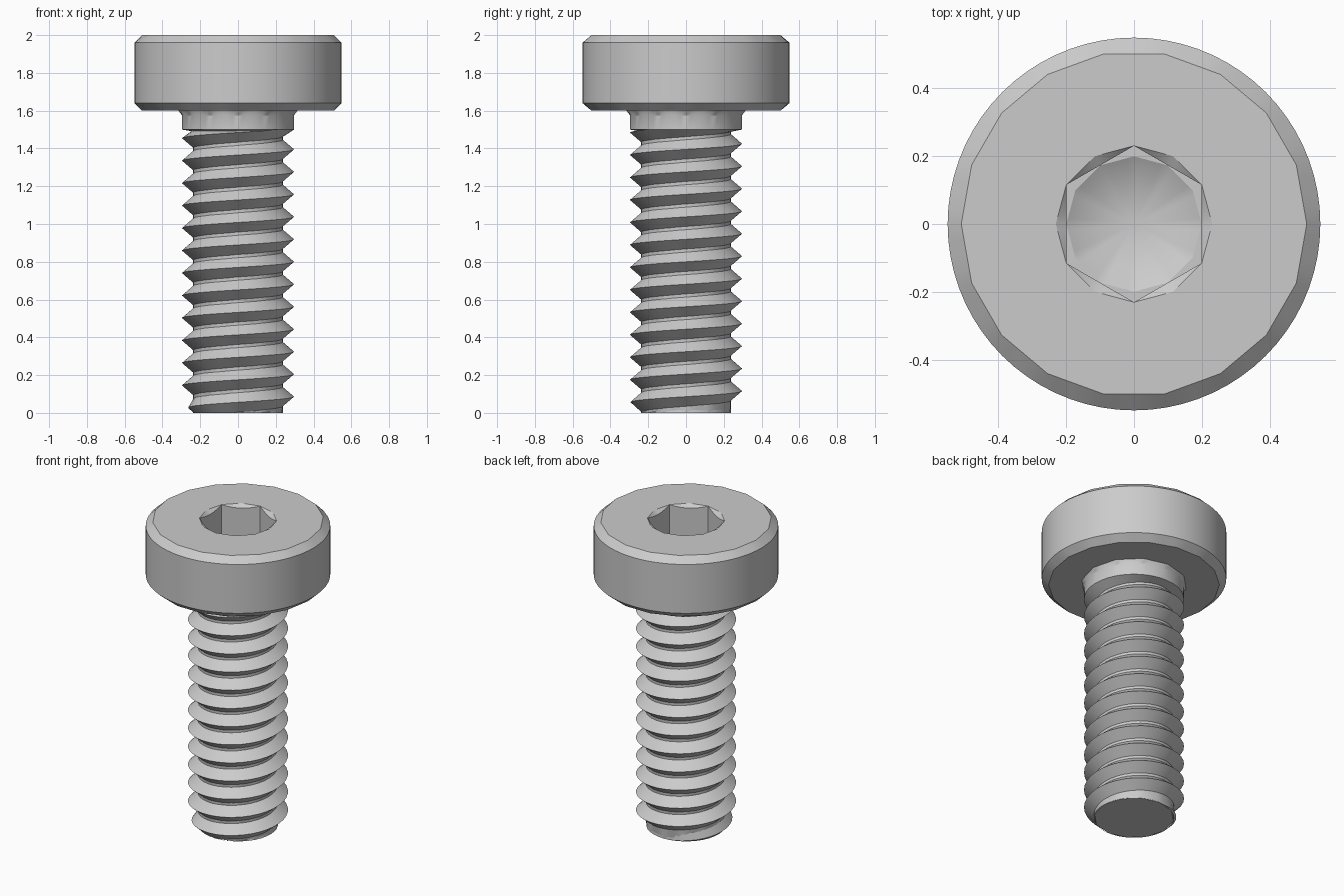
import bpy, bmesh
from math import sin, cos, pi, radians

cube = bpy.data.objects.get("Cube")
if cube:
    bpy.data.objects.remove(cube)

steel = bpy.data.materials.new("grey_steel")
steel.use_nodes = True
steel.diffuse_color = (0.6, 0.6, 0.6, 1)
steel.node_tree.nodes["Principled BSDF"].inputs["Base Color"].default_value = (0.6, 0.6, 0.6, 1)

STEPS = 72


def polygon(r, n, turn=0):
    """Radius, as a function of angle, of an n-sided outline with corners at r."""
    sector = 2 * pi / n
    return lambda a: r * cos(sector / 2) / cos((a - turn) % sector - sector / 2)


def finish(name, bm, recalc=True):
    bmesh.ops.remove_doubles(bm, verts=bm.verts, dist=1e-5)
    bmesh.ops.dissolve_degenerate(bm, edges=bm.edges, dist=1e-5)
    if recalc:
        bmesh.ops.recalc_face_normals(bm, faces=bm.faces)
    mesh = bpy.data.meshes.new(name)
    bm.to_mesh(mesh)
    bm.free()
    obj = bpy.data.objects.new(name, mesh)
    bpy.context.collection.objects.link(obj)
    mesh.materials.append(steel)
    bpy.ops.object.select_all(action='DESELECT')
    obj.select_set(True)
    bpy.context.view_layer.objects.active = obj
    bpy.ops.object.shade_smooth_by_angle(angle=radians(25))
    return obj


def skin(name, rings):
    """Join outlines (radius function, height function or number) into a closed body."""
    bm = bmesh.new()
    rows = []
    for radius, height in rings:
        row = []
        for i in range(STEPS):
            a = 2 * pi * i / STEPS
            r = radius(a) if callable(radius) else radius
            z = height(a) if callable(height) else height
            row.append(bm.verts.new((r * cos(a), r * sin(a), z)))
        rows.append(row)
    for low, high in zip(rows, rows[1:]):
        for i in range(STEPS):
            j = (i + 1) % STEPS
            bm.faces.new((low[i], low[j], high[j], high[i]))
    return finish(name, bm)


# Head: chamfered disc with a countersunk hexagonal socket and a drilled cone floor
hexagon = polygon(0.23, 6, pi / 6)
rim = polygon(0.508, 18)
skin("head", [
    (0, 1.6), (rim, 1.6), (0.548, 1.64), (0.548, 1.96), (rim, 2.0),
    (polygon(0.23, 12), 2.0),
    (hexagon, lambda a: 2.0 - (0.23 - hexagon(a)) * 0.6),
    (hexagon, 1.79), (polygon(0.199, 12), 1.79), (0, 1.68)])

# Shank: flared collar under the head, plain neck, threaded core
skin("shank", [
    (0, 0), (polygon(0.237, 12), 0), (0.237, 0.02), (0.237, 1.49), (0.296, 1.5),
    (0.296, 1.575), (polygon(0.315, 12), 1.6), (0, 1.6)])

# Thread: one V-shaped ridge wound up the core, cut back at the tip chamfer
PITCH, TURN_STEPS, TOP = 0.119, 36, 1.5
CREST, ROOT, HALF = 0.297, 0.235, 0.053
CREST_AT_RIGHT = 0.086
bm = bmesh.new()
previous = None
for i in range(-2 * TURN_STEPS, int((TOP / PITCH + 1) * TURN_STEPS)):
    a = 2 * pi * i / TURN_STEPS
    middle = CREST_AT_RIGHT + PITCH * i / TURN_STEPS
    row = []
    for r, dz in ((ROOT, -HALF), (CREST, 0), (ROOT, HALF)):
        z = min(max(middle + dz, 0), TOP)
        r = min(r, 0.237 + z)
        row.append(bm.verts.new((r * cos(a), r * sin(a), z)))
    if previous:
        for k in range(2):
            bm.faces.new((previous[k], row[k], row[k + 1], previous[k + 1]))
    previous = row
finish("thread", bm, recalc=False)
